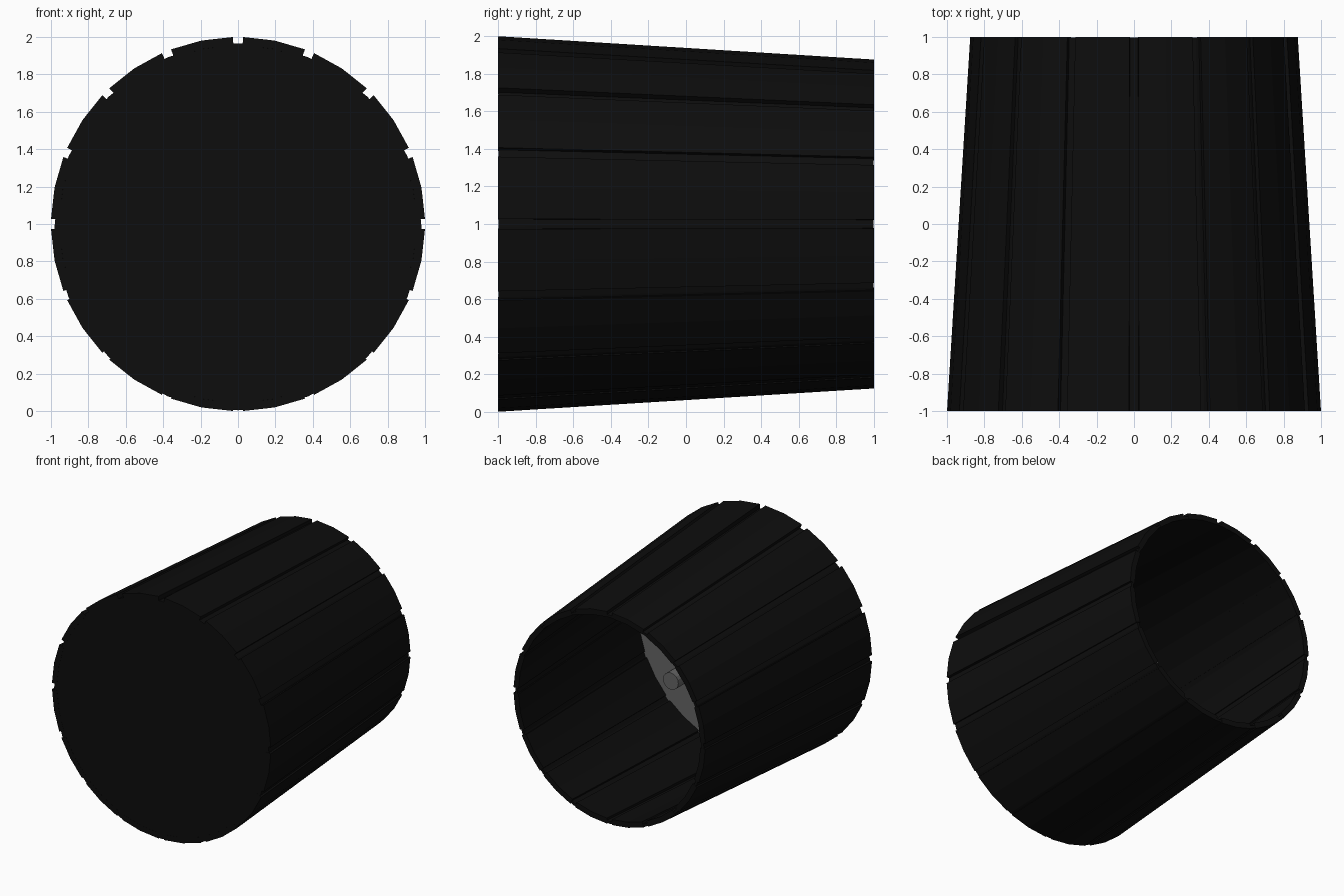
import bpy, bmesh, math

if "Cube" in bpy.data.objects:
    bpy.data.objects.remove(bpy.data.objects["Cube"])

def mat(name, c):
    m = bpy.data.materials.new(name)
    m.diffuse_color = (*c, 1)
    m.use_nodes = True
    m.node_tree.nodes["Principled BSDF"].inputs["Base Color"].default_value = m.diffuse_color
    return m

BLACK = mat("black", (0.004, 0.004, 0.004))
GREY = mat("mid grey", (0.13, 0.13, 0.13))

def finish(name, bm, m):
    me = bpy.data.meshes.new(name)
    bm.to_mesh(me)
    bm.free()
    me.materials.append(m)
    ob = bpy.data.objects.new(name, me)
    bpy.context.collection.objects.link(ob)
    return ob

def pt(r, a, y, cz=1.0):
    return (r * math.cos(a), y, cz + r * math.sin(a))

def ring(bm, r, y, n, cz=1.0):
    return [bm.verts.new(pt(r, 2 * math.pi * i / n, y, cz)) for i in range(n)]

def bridge(bm, a, b):
    n = len(a)
    for i in range(n):
        j = (i + 1) % n
        bm.faces.new((a[i], b[i], b[j], a[j]))

# sixteen tapered wall panels with narrow gaps between them
bm = bmesh.new()
STEP, GAP, T = math.radians(22.5), math.radians(1.5), 0.045
for k in range(16):
    angles = (k * STEP + GAP, (k + 0.5) * STEP, (k + 1) * STEP - GAP)
    loops = []
    for y, r in ((-1, 1.0), (1, 0.876)):
        outer = [bm.verts.new(pt(r, a, y)) for a in angles]
        inner = [bm.verts.new(pt(r - T, a, y)) for a in reversed(angles)]
        loops.append(outer + inner)
    bridge(bm, *loops)
    for o in loops:
        bm.faces.new((o[0], o[1], o[4], o[5]))
        bm.faces.new((o[1], o[2], o[3], o[4]))
bmesh.ops.recalc_face_normals(bm, faces=bm.faces)
finish("wall_panels", bm, BLACK)

# inner lining, sitting slightly low so the upper gaps are deeper
bm = bmesh.new()
f = ring(bm, 0.981, -0.999, 32, 0.985)
b = ring(bm, 0.862, 0.998, 32, 0.99)
bi = ring(bm, 0.842, 0.998, 32, 0.99)
fi = ring(bm, 0.948, -0.72, 32, 0.985)
bm.faces.new(f)
bridge(bm, f, b)
bridge(bm, b, bi)
bridge(bm, bi, fi)
bm.faces.new(fi)
bmesh.ops.recalc_face_normals(bm, faces=bm.faces)
finish("lining_and_front_cap", bm, BLACK)

# round bars along y
def disc(name, r, y0, y1, n, m, cz=1.0):
    bm = bmesh.new()
    a, b = ring(bm, r, y0, n, cz), ring(bm, r, y1, n, cz)
    bridge(bm, a, b)
    bm.faces.new(a)
    bm.faces.new(b)
    bmesh.ops.recalc_face_normals(bm, faces=bm.faces)
    return finish(name, bm, m)

# grey inner plate and its central shaft
disc("inner_plate", 0.945, -0.72, -0.712, 32, GREY, 0.99)
disc("central_shaft", 0.07, -0.715, 0.2, 16, GREY)
